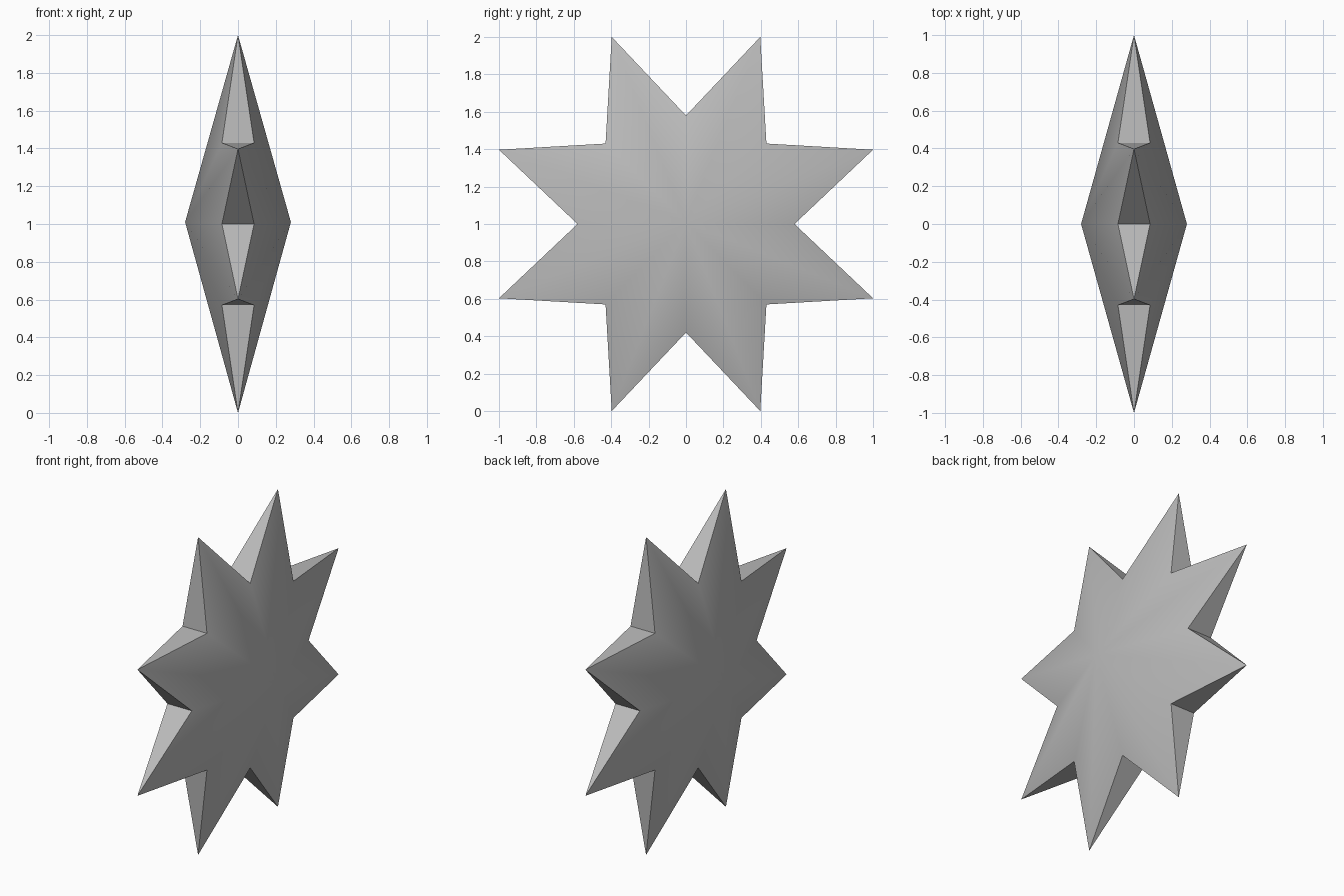
import bpy, bmesh, math

cube = bpy.data.objects.get("Cube")
if cube:
    bpy.data.objects.remove(cube, do_unlink=True)

# One plain grey for the whole star
grey = bpy.data.materials.new("stone_grey")
grey.use_nodes = True
colour = (0.5, 0.5, 0.5, 1)
grey.diffuse_color = colour
grey.node_tree.nodes["Principled BSDF"].inputs["Base Color"].default_value = colour

TIP = (1.0, 0.397)     # tip position along and beside its nearest axis
SIDE, DIAGONAL = 0.58, 0.43
RIM, PEAK = 0.085, 0.28
MID = 1.0

bm = bmesh.new()


def vert(x, y, z):
    return bm.verts.new((x, y, z + MID))


# Outline: each quarter is axis notch, tip, diagonal notch, tip
tips, notches = [], []
for quarter in range(4):
    c, s = round(math.cos(quarter * math.pi / 2)), round(math.sin(quarter * math.pi / 2))

    def turn(a, b):
        return a * c - b * s, a * s + b * c

    for a, b in ((SIDE, 0), (DIAGONAL, DIAGONAL)):
        y, z = turn(a, b)
        notches.append((vert(RIM, y, z), vert(-RIM, y, z)))
    for a, b in (TIP, TIP[::-1]):
        tips.append(vert(0, *turn(a, b)))

# Raised middles of the two broad faces
peaks = (vert(PEAK, 0, 0.01), vert(-PEAK, 0, 0.01))

# Broad faces fan out from the peaks; narrow triangles close the rim
for i, tip in enumerate(tips):
    before, after = notches[i], notches[(i + 1) % len(notches)]
    for side, peak in enumerate(peaks):
        bm.faces.new((peak, before[side], tip))
        bm.faces.new((peak, tip, after[side]))
    bm.faces.new((before[0], before[1], tip))
    bm.faces.new((after[1], after[0], tip))

bmesh.ops.recalc_face_normals(bm, faces=bm.faces[:])
mesh = bpy.data.meshes.new("eight_pointed_star")
bm.to_mesh(mesh)
bm.free()
mesh.materials.append(grey)
star = bpy.data.objects.new("eight_pointed_star", mesh)
bpy.context.collection.objects.link(star)

# Soft broad faces, crisp rim
bpy.ops.object.select_all(action="DESELECT")
star.select_set(True)
bpy.context.view_layer.objects.active = star
bpy.ops.object.shade_smooth_by_angle(angle=math.radians(40))
